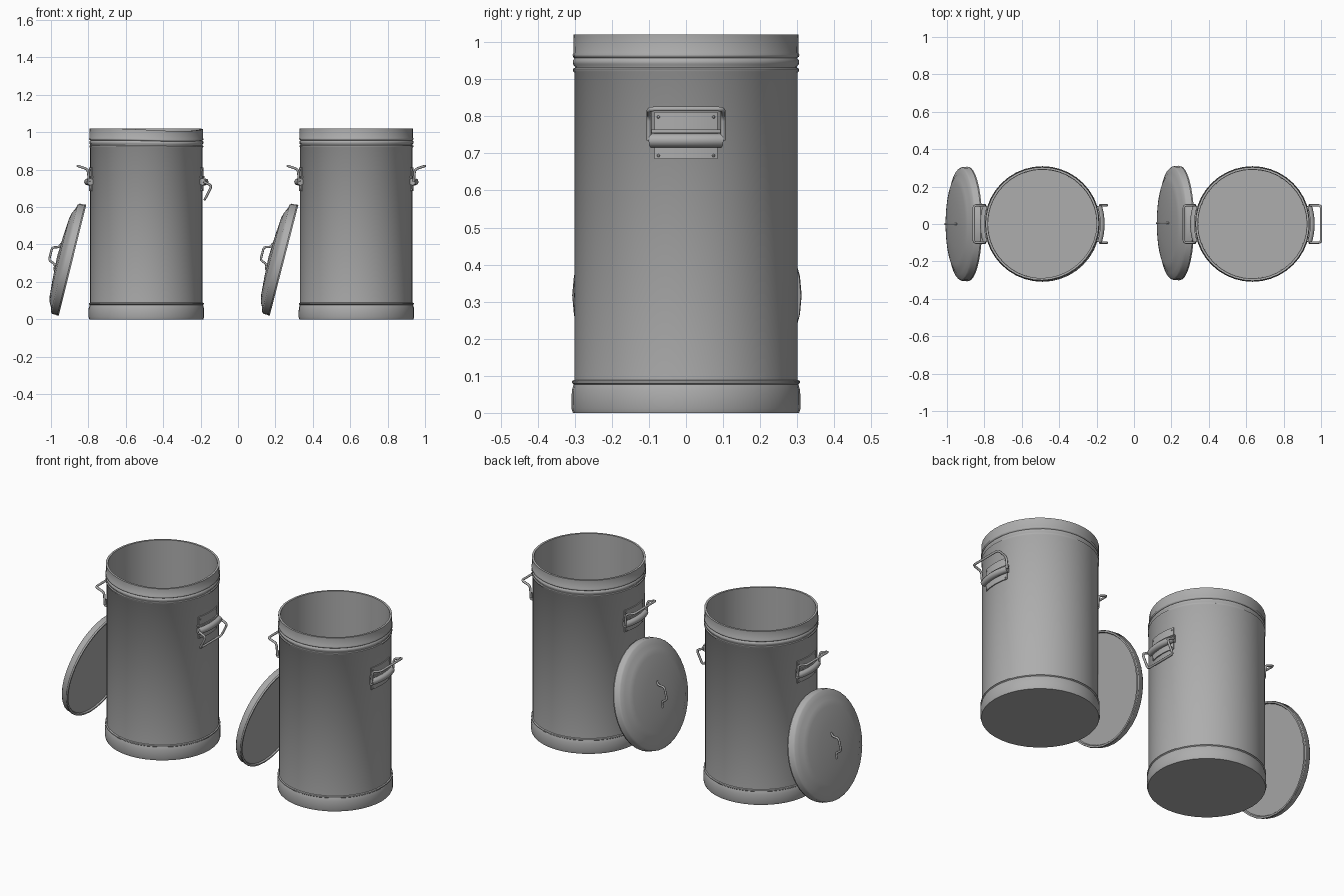
import bpy, bmesh, math
from mathutils import Vector, Matrix

cube = bpy.data.objects.get("Cube")
if cube:
    bpy.data.objects.remove(cube)

metal = bpy.data.materials.new("galvanised_grey")
metal.use_nodes = True
GREY = (0.42, 0.42, 0.42, 1)
metal.diffuse_color = GREY
metal.node_tree.nodes["Principled BSDF"].inputs["Base Color"].default_value = GREY


def finish(name, bm, angle=40):
    bmesh.ops.recalc_face_normals(bm, faces=bm.faces)
    mesh = bpy.data.meshes.new(name)
    bm.to_mesh(mesh)
    bm.free()
    mesh.materials.append(metal)
    mesh.shade_smooth()
    mesh.set_sharp_from_angle(angle=math.radians(angle))
    obj = bpy.data.objects.new(name, mesh)
    bpy.context.collection.objects.link(obj)
    return obj


def lathe(name, profile, segments=40, angle=40):
    """Spin a closed (radius, height) profile that starts and ends on the axis."""
    bm = bmesh.new()
    verts = [bm.verts.new((r, 0, z)) for r, z in profile]
    edges = [bm.edges.new(pair) for pair in zip(verts, verts[1:])]
    bmesh.ops.spin(bm, geom=verts + edges, cent=(0, 0, 0), axis=(0, 0, 1),
                   angle=math.tau, steps=segments, use_merge=True)
    bmesh.ops.remove_doubles(bm, verts=bm.verts, dist=0.0005)
    return finish(name, bm, angle)


def rounded(points, size=0.014):
    """Soften the inner corners of a path."""
    pts = [Vector(p) for p in points]
    out = [pts[0]]
    for a, b, c in zip(pts, pts[1:], pts[2:]):
        p = b + (a - b).normalized() * size
        q = b + (c - b).normalized() * size
        out += [p, (p + q) / 4 + b / 2, q]
    return out + [pts[-1]]


def tube(name, points, radius):
    curve = bpy.data.curves.new(name, "CURVE")
    curve.dimensions = "3D"
    curve.bevel_depth = radius
    curve.bevel_resolution = 2
    curve.use_fill_caps = True
    spline = curve.splines.new("POLY")
    spline.points.add(len(points) - 1)
    for sp, p in zip(spline.points, points):
        sp.co = (*p, 1)
        sp.radius = 1
    spline.use_smooth = True
    curve.materials.append(metal)
    obj = bpy.data.objects.new(name, curve)
    bpy.context.collection.objects.link(obj)
    return obj


def arc(radius, half, z, steps=10):
    return [Vector((radius * math.cos(t), radius * math.sin(t), z))
            for t in (half * (2 * i / steps - 1) for i in range(steps + 1))]


def bent_plate(name, half, z0, z1, inner, outer):
    """Plate wrapped around the can wall."""
    bm = bmesh.new()
    rings = [[bm.verts.new(p) for p in arc(r, half, z)]
             for r, z in ((inner, z0), (outer, z0), (outer, z1), (inner, z1))]
    for a, b in zip(rings, rings[1:] + rings[:1]):
        for i in range(len(a) - 1):
            bm.faces.new((a[i], a[i + 1], b[i + 1], b[i]))
    for i in (0, -1):
        bm.faces.new([ring[i] for ring in rings])
    return finish(name, bm)


def rivet(name, angle, z):
    bm = bmesh.new()
    bmesh.ops.create_uvsphere(bm, u_segments=8, v_segments=6, radius=0.004)
    bmesh.ops.translate(bm, verts=bm.verts, vec=arc(0.307, angle, z, 1)[1])
    return finish(name, bm)


CAN = [(0, 0), (0.305, 0), (0.309, 0.012), (0.308, 0.06), (0.304, 0.074),   # base
       (0.303, 0.077), (0.308, 0.081), (0.307, 0.086), (0.301, 0.089),      # lower bead
       (0.301, 0.918), (0.305, 0.922), (0.305, 0.928), (0.300, 0.931),      # upper beads
       (0.300, 0.935), (0.305, 0.941), (0.305, 0.951), (0.299, 0.957),
       (0.305, 0.961), (0.306, 0.966), (0.303, 0.971),
       (0.304, 1.02), (0.292, 1.02), (0.290, 0.03), (0, 0.03)]              # rim, inside

LID = [(0, 0.008), (0.292, 0.008), (0.296, 0), (0.305, 0), (0.307, 0.008), (0.304, 0.012),
       (0.304, 0.036), (0.296, 0.045), (0.270, 0.052), (0.245, 0.065),
       (0.215, 0.072), (0.12, 0.079), (0, 0.085)]

RAISED = [(0.306, 0.735), (0.313, 0.802), (0.367, 0.82)]
HANGING = [(0.306, 0.735), (0.350, 0.715), (0.312, 0.64)]


def side_handle(label, profile):
    """Bracket, rolled sleeve and wire grip on the +x side."""
    parts = [bent_plate(label + "_bracket", 0.28, 0.685, 0.812, 0.297, 0.306),
             bent_plate(label + "_bracket_lip", 0.31, 0.755, 0.765, 0.300, 0.312),
             tube(label + "_sleeve", arc(0.314, 0.31, 0.735), 0.019)]
    near = [(x, -0.1, z) for x, z in profile]
    far = [(x, 0.1, z) for x, z in reversed(profile)]
    parts.append(tube(label + "_grip", rounded(near + far), 0.0065))
    for side in (-1, 1):
        for z in (0.694, 0.798):
            parts.append(rivet(label + "_rivet", side * 0.245, z))
    return parts


def build_can(label, x, left_profile):
    body = lathe(label + "_body", CAN, 40, 50)
    body.location.x = x
    for side, turn, profile in (("left", 0, left_profile), ("right", math.pi, RAISED)):
        for part in side_handle(f"{label}_{side}_handle", profile):
            part.matrix_world = Matrix.Translation((x, 0, 0)) @ Matrix.Rotation(turn, 4, "Z")
    return body


def build_lid(label, x, y, tilt):
    lid = lathe(label + "_lid", LID, 36, 50)
    grip = tube(label + "_lid_grip", rounded(
        [(0.075, 0, 0.08), (0.052, 0, 0.085), (0.042, 0, 0.122),
         (-0.03, 0, 0.122), (-0.042, 0, 0.085), (-0.075, 0, 0.08)], 0.012), 0.006)
    for part in (lid, grip):
        part.matrix_world = (Matrix.Translation((x, y, 0.315))
                             @ Matrix.Rotation(-math.radians(tilt), 4, "Y"))


worn = build_can("worn_can", -0.49, HANGING)
build_can("clean_can", 0.633, RAISED)
build_lid("worn_can", -0.885, 0, 76)
build_lid("clean_can", 0.246, 0.005, 75.5)

# Dent the worn rim
for v in worn.data.vertices:
    if v.co.z > 0.9:
        bump = max(0, math.cos(math.atan2(v.co.y, v.co.x) + 0.9)) ** 3
        fade = (v.co.z - 0.9) / 0.12
        v.co.z -= 0.014 * bump * fade
        v.co.xy *= 1 - 0.02 * bump * fade
